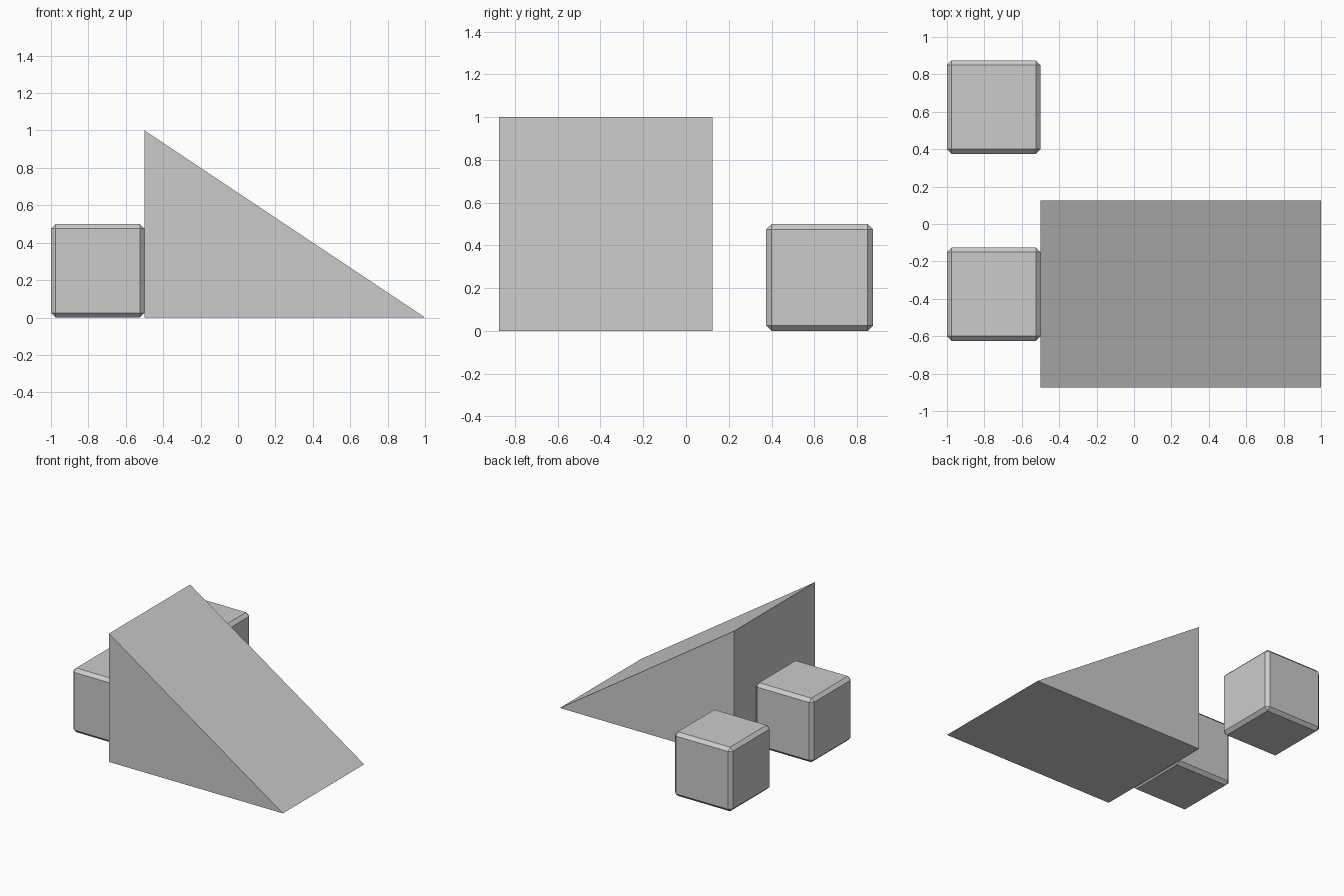
import bpy, bmesh

if "Cube" in bpy.data.objects:
    bpy.data.objects.remove(bpy.data.objects["Cube"])


def make_object(name, bm):
    bmesh.ops.recalc_face_normals(bm, faces=bm.faces)
    mesh = bpy.data.meshes.new(name)
    bm.to_mesh(mesh)
    bm.free()
    obj = bpy.data.objects.new(name, mesh)
    bpy.context.collection.objects.link(obj)
    return obj


# Ramp: triangular profile extruded along y
bm = bmesh.new()
profile = [(-0.5, 0), (1, 0), (-0.5, 1)]
face = bm.faces.new([bm.verts.new((x, -0.875, z)) for x, z in profile])
extruded = bmesh.ops.extrude_face_region(bm, geom=[face])["geom"]
bmesh.ops.translate(bm, vec=(0, 1, 0),
                    verts=[v for v in extruded if isinstance(v, bmesh.types.BMVert)])
make_object("ramp", bm)

# Two crates with chamfered edges
for name, y in (("front_crate", -0.375), ("back_crate", 0.625)):
    bm = bmesh.new()
    bmesh.ops.create_cube(bm, size=0.5)
    bmesh.ops.bevel(bm, geom=bm.edges[:], offset=0.025, segments=1,
                    affect='EDGES', profile=0.5)
    crate = make_object(name, bm)
    crate.location = (-0.75, y, 0.25)
